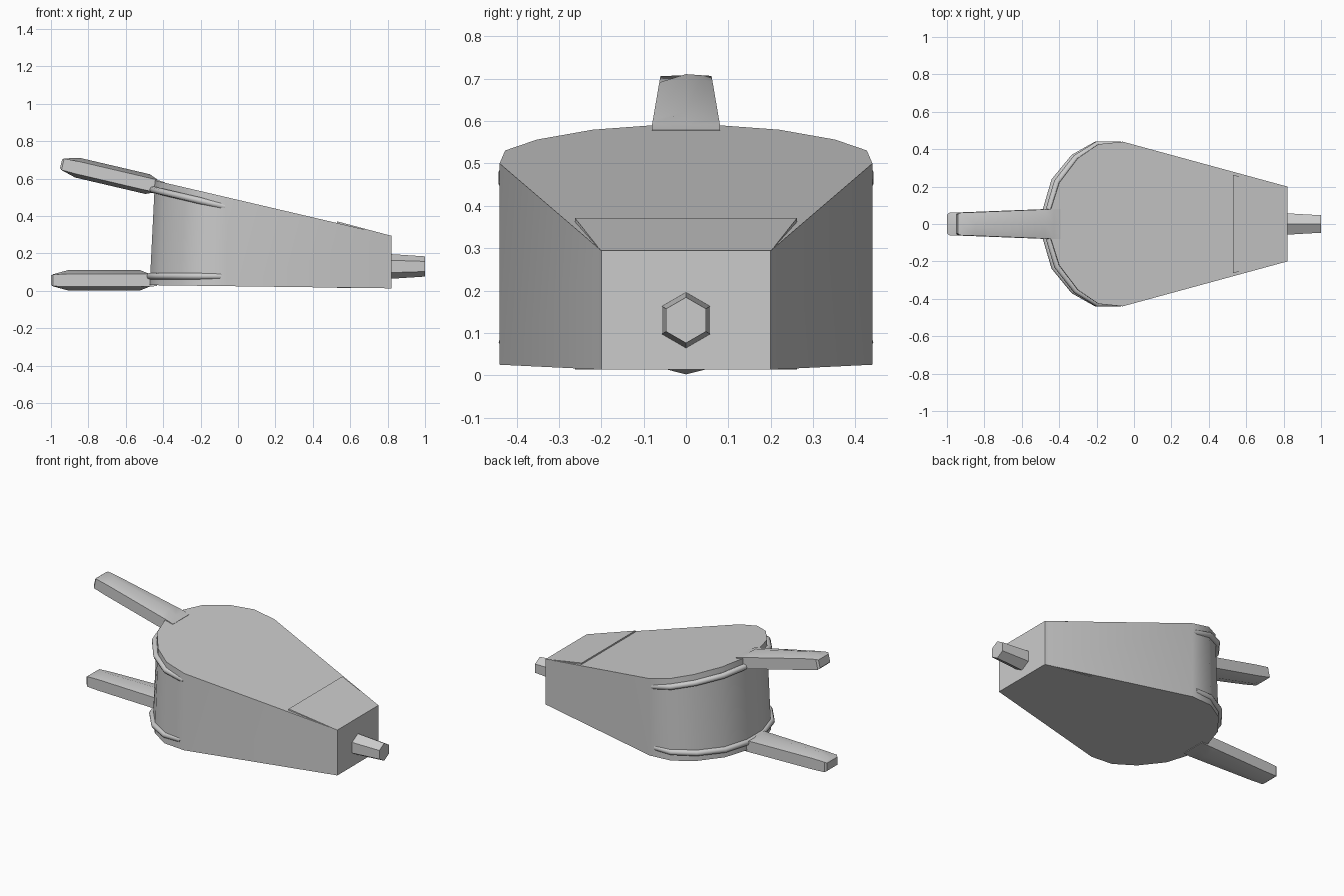
import bpy, math
from mathutils import Vector

if "Cube" in bpy.data.objects:
    bpy.data.objects.remove(bpy.data.objects["Cube"])


def make(name, verts, faces, angle=35):
    me = bpy.data.meshes.new(name)
    me.from_pydata([tuple(v) for v in verts], [], faces)
    me.update()
    ob = bpy.data.objects.new(name, me)
    bpy.context.collection.objects.link(ob)
    bpy.ops.object.select_all(action='DESELECT')
    ob.select_set(True)
    bpy.context.view_layer.objects.active = ob
    bpy.ops.object.mode_set(mode='EDIT')
    bpy.ops.mesh.select_all(action='SELECT')
    bpy.ops.mesh.normals_make_consistent(inside=False)
    bpy.ops.object.mode_set(mode='OBJECT')
    bpy.ops.object.shade_smooth_by_angle(angle=math.radians(angle))
    return ob


def loft(name, rings, angle=35):
    n = len(rings[0])
    verts = [p for r in rings for p in r]
    faces = [(i*n + j, i*n + (j+1) % n, (i+1)*n + (j+1) % n, (i+1)*n + j)
             for i in range(len(rings) - 1) for j in range(n)]
    faces += [tuple(range(n))[::-1], tuple(range(len(verts) - n, len(verts)))]
    return make(name, verts, faces, angle)


def top_z(x):
    return 0.486 - 0.234 * x


def bottom_z(x):
    return 0.024 - 0.013 * x


def mirrored(half):
    return half + [(x, -y) for x, y in reversed(half)]


# Body: rounded back, tapering to the nose, wedge shaped from the side
bottom = mirrored([(0.82, 0.2), (-0.06, 0.44), (-0.20, 0.43), (-0.32, 0.355),
                   (-0.425, 0.225), (-0.472, 0.08)])
top = mirrored([(0.82, 0.2), (-0.06, 0.44), (-0.19, 0.427), (-0.30, 0.352),
                (-0.40, 0.22), (-0.444, 0.08)])
loft("bellows_body", [[(x, y, bottom_z(x)) for x, y in bottom],
                      [(x, y, top_z(x)) for x, y in top]])

# Thin collar wrapped over the nose
collar = [(0.53, 0.262), (0.53, -0.262), (0.815, -0.202), (0.815, 0.202)]
loft("nose_collar", [[(x, y, bottom_z(x) - 0.003 * (x < 0.6)) for x, y in collar],
                     [(x, y, top_z(x) + 0.009 * (x < 0.6)) for x, y in collar]])

# Hexagonal nozzle
def hexagon(x, r, z=0.13):
    return [(x, r * math.sin(k * math.pi / 3), z + r * math.cos(k * math.pi / 3))
            for k in range(6)]

loft("nozzle", [hexagon(0.80, 0.067), hexagon(1.0, 0.054)])


# Handles: flat bars with a raised ridge along the middle
def handle(name, origin, tilt, length):
    rings = []
    for d, w, edge, peak in ((-0.04, 0.08, 0.03, 0.03), (0.0, 0.08, 0.034, 0.034),
                             (0.05, 0.078, 0.034, 0.054),
                             (length - 0.09, 0.063, 0.034, 0.054),
                             (length - 0.01, 0.06, 0.031, 0.032),
                             (length, 0.05, 0.024, 0.024)):
        ring = []
        for y, z in ((0, peak), (w, edge), (w, -edge), (0, -peak), (-w, -edge), (-w, edge)):
            ring.append((origin[0] - d * math.cos(tilt) + z * math.sin(tilt), y,
                         origin[1] + d * math.sin(tilt) + z * math.cos(tilt)))
        rings.append(ring)
    loft(name, rings)


handle("lower_handle", (-0.472, 0.056), 0, 0.528)
handle("upper_handle", (-0.435, 0.559), math.atan(0.234), 0.525)


# Rim beads running round the back from each handle
def rim(name, half, zf):
    path = [Vector((x, y, zf(x))) for x, y in mirrored(half)]
    rings = []
    for i, p in enumerate(path):
        t = (path[min(i+1, len(path)-1)] - path[max(i-1, 0)]).normalized()
        side = t.cross(Vector((0, 0, 1))).normalized()
        up = side.cross(t)
        rings.append([p + 0.018 * (side * math.cos(k * math.pi / 4) + up * math.sin(k * math.pi / 4))
                      for k in range(8)])
    loft(name, rings, 50)


rim("lower_rim", [(-0.09, 0.424), (-0.20, 0.425), (-0.322, 0.356), (-0.425, 0.23), (-0.472, 0.07)],
    lambda x: 0.078)
rim("upper_rim", [(-0.07, 0.424), (-0.195, 0.425), (-0.31, 0.353), (-0.41, 0.225), (-0.456, 0.07)],
    lambda x: top_z(x) - 0.052)
